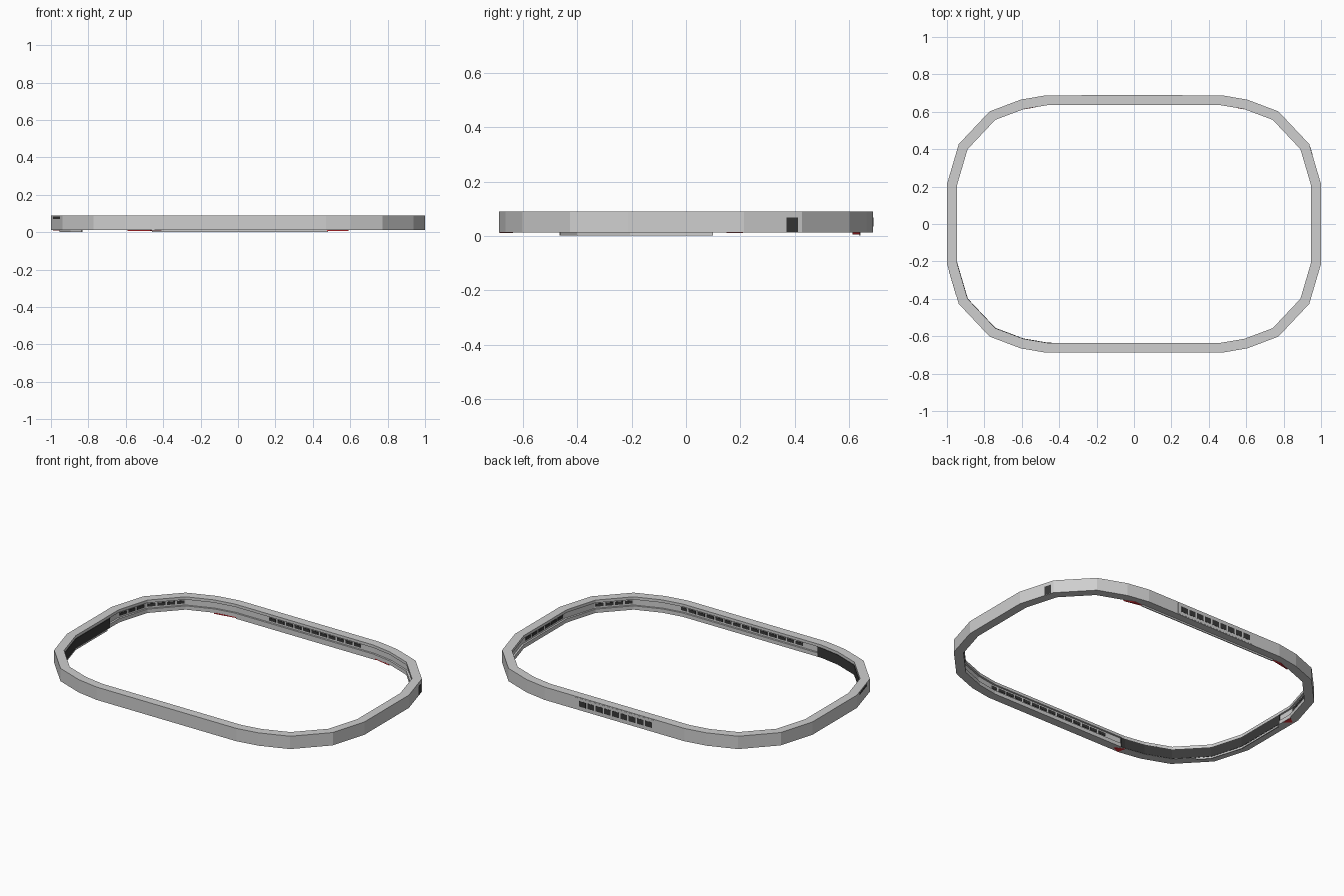
import bpy
import bmesh
from mathutils import Vector

if "Cube" in bpy.data.objects:
    bpy.data.objects.remove(bpy.data.objects["Cube"])


def material(name, r, g, b):
    m = bpy.data.materials.new(name)
    m.diffuse_color = (r, g, b, 1)
    m.use_nodes = True
    m.node_tree.nodes["Principled BSDF"].inputs["Base Color"].default_value = m.diffuse_color
    return m


GREY = material("frame grey", 0.62, 0.62, 0.62)
DARK = material("panel dark grey", 0.04, 0.04, 0.04)
RED = material("marker red", 0.80, 0.03, 0.04)


def make(name, verts, faces, mat):
    me = bpy.data.meshes.new(name)
    me.from_pydata(verts, [], faces)
    me.materials.append(mat)
    ob = bpy.data.objects.new(name, me)
    bpy.context.collection.objects.link(ob)
    # consistent outward normals
    bm = bmesh.new()
    bm.from_mesh(me)
    bmesh.ops.recalc_face_normals(bm, faces=bm.faces)
    bm.to_mesh(me)
    bm.free()
    return ob


def offset(pts, d, closed):
    """Mitred inward offset of a counter-clockwise path."""
    n, out = len(pts), []
    for i, p in enumerate(pts):
        p = Vector(p)
        norms = []
        for a, b in ((i - 1, i), (i, i + 1)):
            if closed or (a >= 0 and b < n):
                t = (Vector(pts[b % n]) - Vector(pts[a % n])).normalized()
                norms.append(Vector((-t.y, t.x)))
        m = sum(norms, Vector((0, 0))).normalized()
        out.append(p + m * (d / m.dot(norms[0])))
    return out


def sweep(name, pts, profile, mat, closed=False):
    """Sweep a (inset, z) section along a plan path."""
    n, k = len(pts), len(profile)
    verts = []
    for d, z in profile:
        verts += [(p.x, p.y, z) for p in offset(pts, d, closed)]
    faces = []
    for j in range(k):
        for i in range(n if closed else n - 1):
            a, b, jj = i, (i + 1) % n, (j + 1) % k
            faces.append((j * n + a, jj * n + a, jj * n + b, j * n + b))
    if not closed:
        faces.append([j * n for j in range(k)])
        faces.append([j * n + n - 1 for j in range(k)])
    return make(name, verts, faces, mat)


def plate(name, pts, d0, d1, z0, z1, mat):
    return sweep(name, pts, [(d0, z0), (d0, z1), (d1, z1), (d1, z0)], mat)


def dashes(name, a, b, count, d0, d1, z0, z1):
    """Row of small plates along a straight stretch."""
    a, b = Vector(a), Vector(b)
    for i in range(count):
        p, q = a.lerp(b, (i + .08) / count), a.lerp(b, (i + .88) / count)
        plate(name, [p, q], d0, d1, z0, z1, DARK)


# Rounded outline, one quarter mirrored to four
quarter = [(1, .213), (.937, .427), (.772, .602), (.605, .665), (.47, .688)]
outline = (quarter + [(-x, y) for x, y in quarter[::-1]]
           + [(-x, -y) for x, y in quarter] + [(x, -y) for x, y in quarter[::-1]])

# Ring frame with a channel along its inner wall
sweep("ring_frame", outline,
      [(0, .012), (0, .09), (.053, .09), (.053, .073), (.042, .073),
       (.042, .035), (.053, .035), (.053, .012)], GREY, True)

# Large panel wrapping the inner front left corner
corner = [(-1, .12), (-1, -.213), (-.937, -.427), (-.772, -.602),
          (-.605, -.665), (-.47, -.688), (-.44, -.688)]
plate("corner_panel", corner, .05, .0545, .013, .072, DARK)

# Small marks in the inner channel
dashes("front_mark", (-.34, -.688), (.5, -.688), 14, .041, .045, .046, .064)
dashes("back_mark", (.38, .688), (-.25, .688), 11, .041, .045, .046, .064)
dashes("left_mark", (-.943, .405), (-.995, .23), 3, .041, .045, .046, .064)
dashes("left_corner_mark", (-.78, .594), (-.93, .435), 4, .041, .045, .046, .064)
dashes("right_mark", (1, -.19), (1, .18), 6, .041, .045, .046, .064)
dashes("right_corner_mark", (.78, -.594), (.93, -.435), 4, .041, .045, .046, .064)

# Outer back board with marks
plate("back_board", [(.26, .688), (-.28, .688)], -.001, .001, .016, .084, GREY)
dashes("back_board_mark", (.24, .688), (-.26, .688), 9, -.002, 0, .035, .068)

# Small plates on the outer right and left corners
plate("right_corner_plate", [(.954, .37), (.9416, .412)], -.001, .001, .014, .068, DARK)
plate("left_corner_plate", [(-.988, -.254), (-.952, -.376)], -.001, .001, .07, .084, DARK)

# Thin strips under the frame
plate("back_under_strip", [(.48, .688), (-.46, .688)], .046, .052, .002, .013, GREY)
plate("left_under_strip", [(-1, .1), (-1, -.213), (-.937, -.427), (-.87, -.498)],
      .046, .052, .002, .013, GREY)

# Thin red triangular markers under the frame, at the ends of the straights
for tri, z0 in (([(-.46, .637), (-.59, .612), (-.52, .64)], .006),
                ([(.47, .637), (.59, .612), (.53, .64)], .006),
                ([(-.47, -.637), (-.41, -.665), (-.46, -.686)], 0.010),
                ([(-.948, .21), (-.95, .15), (-.99, .18)], 0.010)):
    make("red_marker", [(x, y, z) for z in (z0, .0125) for x, y in tri],
         [(0, 2, 1), (3, 4, 5), (0, 1, 4, 3), (1, 2, 5, 4), (2, 0, 3, 5)], RED)
